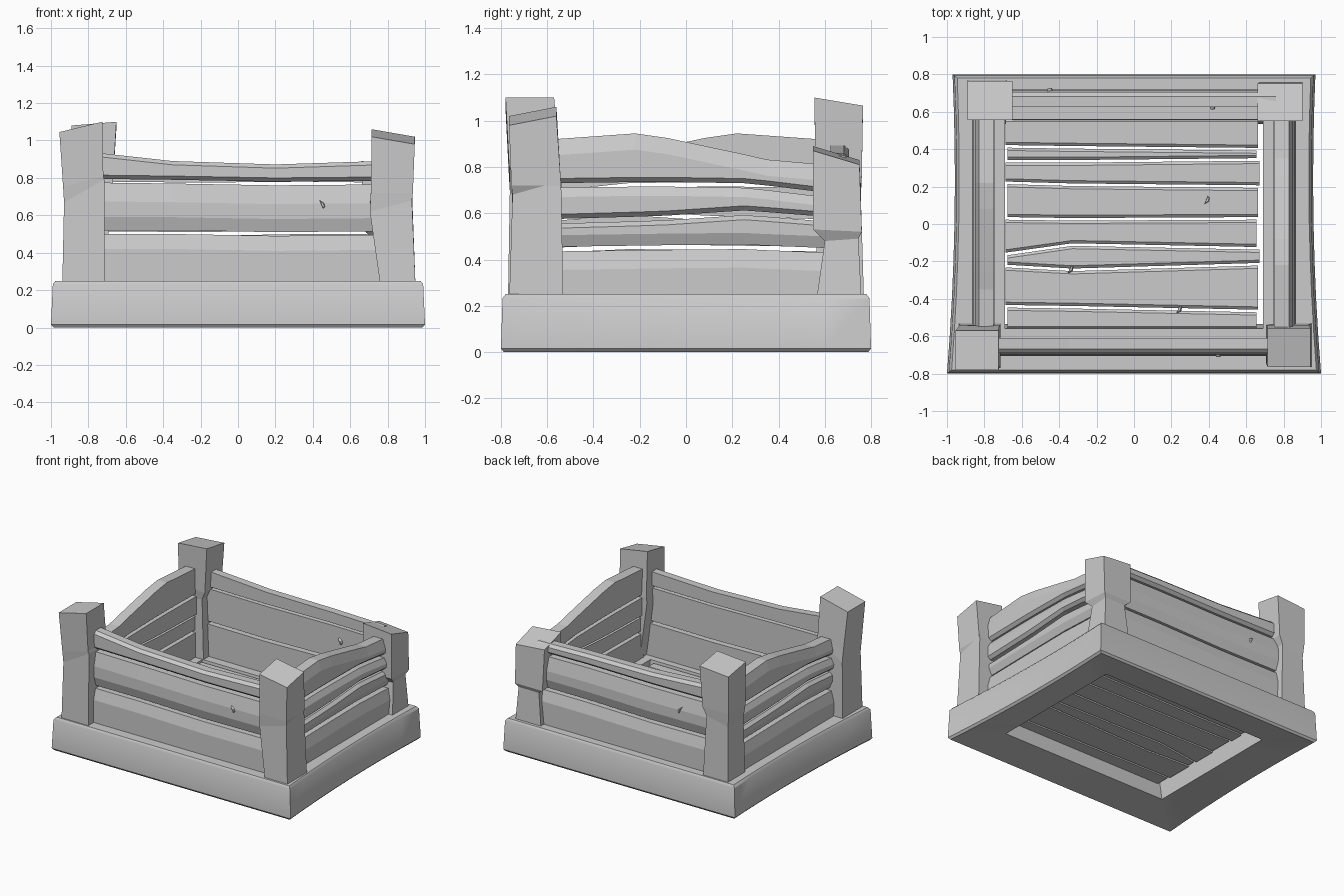
import bpy, bmesh, math

if "Cube" in bpy.data.objects:
    bpy.data.objects.remove(bpy.data.objects["Cube"])

wood = bpy.data.materials.new("grey_wood")
wood.diffuse_color = (0.6, 0.6, 0.6, 1)
wood.use_nodes = True
wood.node_tree.nodes["Principled BSDF"].inputs["Base Color"].default_value = wood.diffuse_color


def loft(name, rings, closed=False, smooth=False):
    """Skin a list of equal-length point rings; cap the ends unless closed."""
    bm = bmesh.new()
    vs = [[bm.verts.new(p) for p in r] for r in rings]
    n, m = len(rings), len(rings[0])
    for i in range(n if closed else n - 1):
        a, b = vs[i], vs[(i + 1) % n]
        for j in range(m):
            k = (j + 1) % m
            bm.faces.new((a[j], a[k], b[k], b[j]))
    if not closed:
        bm.faces.new(vs[0][::-1])
        bm.faces.new(vs[-1])
    bmesh.ops.recalc_face_normals(bm, faces=bm.faces)
    me = bpy.data.meshes.new(name)
    bm.to_mesh(me)
    bm.free()
    me.materials.append(wood)
    ob = bpy.data.objects.new(name, me)
    bpy.context.collection.objects.link(ob)
    if smooth:
        bpy.ops.object.select_all(action='DESELECT')
        ob.select_set(True)
        bpy.context.view_layer.objects.active = ob
        bpy.ops.object.shade_smooth_by_angle(angle=math.radians(35))
    return ob


# base frame: loops of a slightly waisted rectangle, from outer bottom round to inner bottom
def base_loop(front, mid, back, hy, z, steps=8):
    pts = []
    for i in range(steps + 1):
        t = i / steps
        x = front * (1 - t) * (1 - 2 * t) + mid * 4 * t * (1 - t) + back * t * (2 * t - 1)
        pts.append((x, -hy + 2 * hy * t, z))
    return pts + [(-x, y, z) for x, y, z in reversed(pts)]


loft("base_frame", [base_loop(*a) for a in (
    (0.985, 0.945, 0.955, 0.788, 0.0), (1.0, 0.96, 0.97, 0.80, 0.015),
    (0.99, 0.95, 0.96, 0.793, 0.232), (0.975, 0.937, 0.945, 0.78, 0.25),
    (0.69, 0.69, 0.69, 0.56, 0.25), (0.70, 0.70, 0.70, 0.535, 0.04))],
    closed=True, smooth=True)


# corner posts: rings of (x0, x1, y0, y1, z, rise along x, rise along y)
def post(name, rings):
    out = []
    for x0, x1, y0, y1, z, rx, ry in rings:
        out.append([(x, y, z + (rx if x == x1 else 0) + (ry if y == y1 else 0))
                    for x, y in ((x0, y0), (x1, y0), (x1, y1), (x0, y1))])
    loft(name, out)


post("front_left_post", [
    (-0.94, -0.715, -0.77, -0.53, 0.20, 0, 0),
    (-0.93, -0.715, -0.76, -0.54, 0.67, 0.12, 0),
    (-0.935, -0.72, -0.765, -0.545, 0.75, 0.06, 0),
    (-0.955, -0.725, -0.78, -0.57, 1.045, 0.055, 0.0)])
post("front_right_post", [
    (0.765, 0.95, -0.765, -0.53, 0.20, 0, 0),
    (0.705, 0.93, -0.75, -0.54, 0.62, 0.06, 0.06),
    (0.71, 0.935, -0.755, -0.54, 0.72, 0, 0),
    (0.715, 0.945, -0.765, -0.56, 1.02, -0.04, 0.04)])
post("back_right_post", [
    (0.68, 0.90, 0.56, 0.76, 0.20, 0, 0),
    (0.71, 0.88, 0.60, 0.745, 0.48, 0, 0.01),
    (0.67, 0.90, 0.55, 0.76, 0.53, 0, -0.01),
    (0.66, 0.90, 0.55, 0.75, 0.89, -0.02, -0.06)])
post("back_left_post", [
    (-0.89, -0.68, 0.56, 0.77, 0.20, 0, 0),
    (-0.88, -0.70, 0.57, 0.755, 0.66, 0.04, 0),
    (-0.89, -0.67, 0.56, 0.76, 0.76, 0, 0),
    (-0.89, -0.65, 0.555, 0.765, 1.08, 0.02, -0.035)])


# wall boards: a chamfered section carried along the board
def board(name, place, stations, d0, d1, chamfer, low, high):
    """stations: (t, bottom, top); low/high: bevel heights on the outer face."""
    rings = []
    for t, b, h in stations:
        sec = ((d0, b), (d1 - chamfer, b), (d1, b + low), (d1, h - high),
               (d1 - chamfer, h), (d0, h))
        rings.append([place(t, d, z) for d, z in sec])
    loft(name, rings)


def wall(name, place, ts, seams, depths, bevels):
    for i in range(len(seams) - 1):
        g = 0.010
        st = [(t, b + g, h - (g if i < len(seams) - 2 else 0))
              for t, b, h in zip(ts, seams[i], seams[i + 1])]
        board(f"{name}_board_{i + 1}", place, st, *depths[i], 0.022, *bevels[i])


end_ts = (-0.76, -0.35, 0.2, 0.76)
end_depths = ((0.61, 0.705), (0.615, 0.70), (0.61, 0.69))
end_bevels = ((0.02, 0.08), (0.07, 0.10), (0.02, 0.02))
wall("front", lambda t, d, z: (t, -d, z), end_ts,
     [(0.22,) * 4, (0.51, 0.51, 0.50, 0.505), (0.785, 0.78, 0.77, 0.775),
      (0.935, 0.89, 0.872, 0.89)], end_depths, end_bevels)
wall("back", lambda t, d, z: (-t, d + 0.015, z), end_ts,
     [(0.22,) * 4, (0.51, 0.51, 0.50, 0.505), (0.765, 0.77, 0.765, 0.77),
      (0.85, 0.86, 0.865, 0.90)], end_depths, end_bevels)

# side walls share one layout, turned half a circle for the left
side_ts = (-0.57, -0.22, -0.08, 0.25, 0.35, 0.60)
side_seams = [(0.22,) * 6,
              (0.445, 0.45, 0.452, 0.455, 0.45, 0.44),
              (0.565, 0.575, 0.58, 0.602, 0.595, 0.575),
              (0.72, 0.725, 0.725, 0.72, 0.71, 0.68),
              (0.92, 0.945, 0.925, 0.855, 0.832, 0.81)]
side_depths = ((0.75, 0.865), (0.755, 0.85), (0.745, 0.86), (0.75, 0.85))
side_bevels = ((0.02, 0.08), (0.05, 0.02), (0.02, 0.04), (0.02, 0.07))
for name, s in (("right", 1), ("left", -1)):
    wall(name, lambda t, d, z, s=s: (s * d, s * t, z), side_ts,
         side_seams, side_depths, side_bevels)

# floor planks: seams bend slightly along x, ends are uneven
floor_seams = [(-0.57, -0.57, -0.57), (-0.44, -0.445, -0.465), (-0.225, -0.245, -0.215),
               (-0.16, -0.11, -0.13), (0.03, 0.025, 0.03), (0.22, 0.21, 0.20),
               (0.335, 0.335, 0.345), (0.415, 0.41, 0.40), (0.57, 0.57, 0.57)]
for i in range(len(floor_seams) - 1):
    rings = []
    x_ends = (-0.675 - 0.012 * (i % 2), -0.33, 0.655 + 0.008 * (i % 3))
    for x, a, b in zip(x_ends, floor_seams[i], floor_seams[i + 1]):
        a, b = a + 0.007, b - 0.007
        rings.append([(x, a, 0.16), (x, b, 0.16), (x, b, 0.222), (x, b - 0.015, 0.235),
                      (x, a + 0.015, 0.235), (x, a, 0.222)])
    loft(f"floor_plank_{i + 1}", rings)


# splinters: small wedges standing off the boards
def splinter(name, place):
    flat = ((-0.017, 0.03), (0.012, 0.012), (0.018, -0.012), (0.006, -0.025))
    loft(name, [[place(u, v, -0.01) for u, v in flat],
                [place(u * 0.6, v * 0.6, 0.012) for u, v in flat]])


splinter("front_splinter", lambda u, v, w: (0.45 + u, -0.70 - w, 0.655 + v))
splinter("back_splinter", lambda u, v, w: (-0.45 + u, 0.715 + w, 0.655 + v))
splinter("back_inner_splinter", lambda u, v, w: (0.42 + u, 0.625 - w, 0.655 + v))
for i, (x, y) in enumerate(((0.39, 0.13), (-0.34, -0.24), (0.24, -0.455))):
    splinter(f"floor_splinter_{i + 1}",
             lambda u, v, w, x=x, y=y: (x + u, y - v, 0.235 + w))
